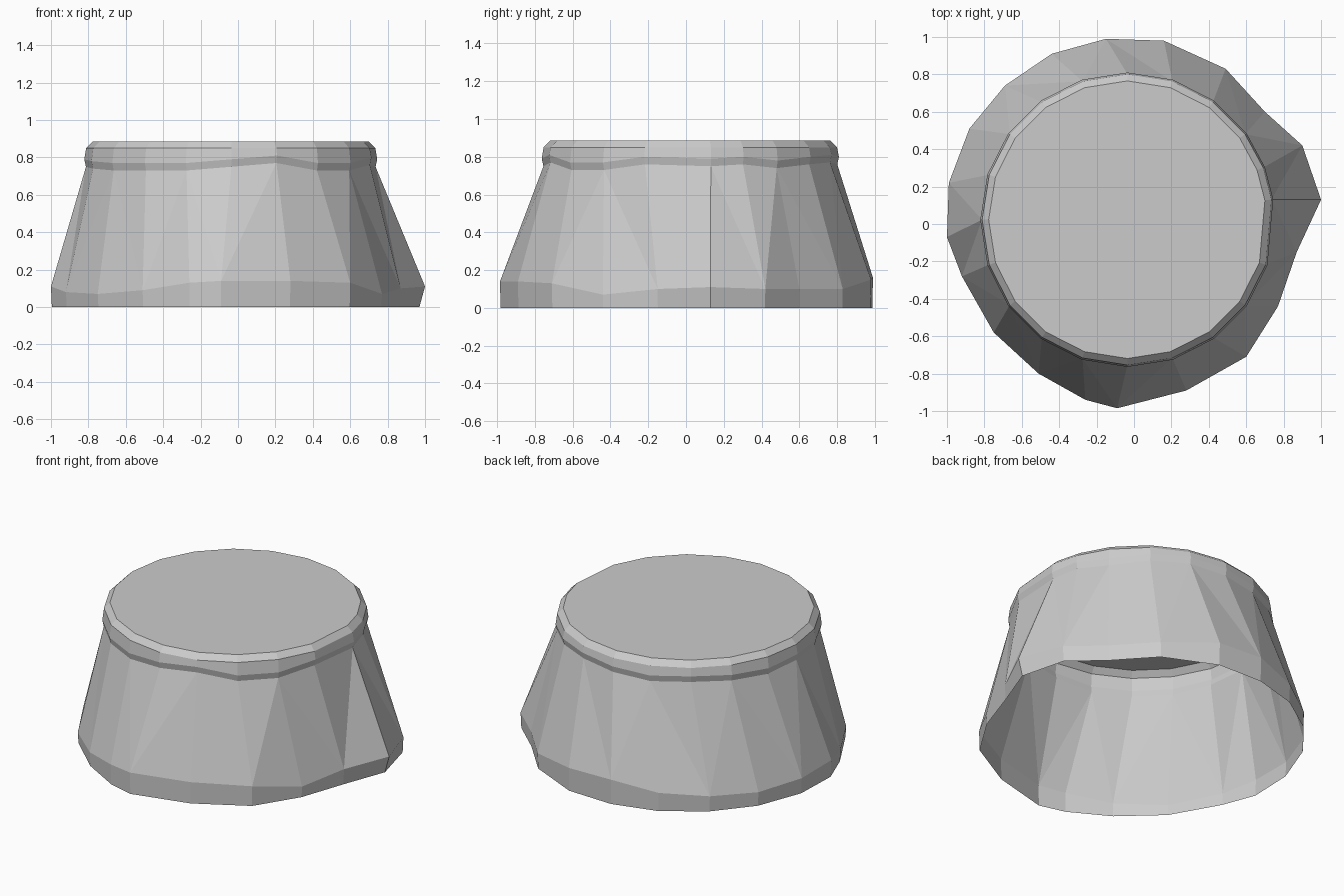
import bpy, bmesh
from math import sin, cos, radians

if "Cube" in bpy.data.objects:
    bpy.data.objects.remove(bpy.data.objects["Cube"])

# Uneven skirt outline (x, y, height of the skirt edge), counter-clockwise from +x
SKIRT = [(1.0, .13, .11), (.90, .42, .10), (.70, .60, .10), (.49, .83, .10), (.16, .98, .15),
         (-.15, .99, .16), (-.44, .91, .12), (-.69, .74, .10), (-.88, .51, .09), (-.99, .22, .10),
         (-1.0, -.07, .11), (-.92, -.28, .08), (-.75, -.58, .07), (-.51, -.80, .09), (-.26, -.94, .13),
         (-.09, -.985, .14), (.28, -.89, .14), (.60, -.71, .13), (.77, -.44, .07), (.87, -.15, .10)]
# Height of the crease under the lip, same order
CREASE = [.75, .76, .74, .76, .77, .76, .75, .76, .75, .74,
          .75, .74, .73, .73, .73, .75, .77, .73, .73, .76]
N = len(SKIRT)
CX, CY = -.035, .023


def circle(radius, heights):
    """Ring of N points around the cap centre; the first one is turned to meet the skirt ridge."""
    pts = []
    for i, z in enumerate(heights):
        a = radians(i * 18 + (8 if i == 0 else 3 if i == 1 else 0))
        pts.append((CX + radius * cos(a), CY + radius * sin(a), z))
    return pts


bm = bmesh.new()
foot = [(x * (.97 if i == 0 else .995), y * .997, 0) for i, (x, y, z) in enumerate(SKIRT)]
rings = [foot, SKIRT,
         circle(.778, CREASE),
         circle(.787, [z + .04 for z in CREASE]),
         circle(.777, [.85] * N),
         circle(.742, [.885] * N)]
loops = [[bm.verts.new(p) for p in ring] for ring in rings]

# Walls: facets on the body split alternately, plain quads elsewhere
for k, (lo, hi) in enumerate(zip(loops, loops[1:])):
    for i in range(N):
        j = (i + 1) % N
        if k != 1:
            bm.faces.new((lo[i], lo[j], hi[j], hi[i]))
        elif i % 2:
            bm.faces.new((lo[i], lo[j], hi[j]))
            bm.faces.new((lo[i], hi[j], hi[i]))
        else:
            bm.faces.new((lo[i], lo[j], hi[i]))
            bm.faces.new((lo[j], hi[j], hi[i]))

# Flat top; the underside stays open
bm.faces.new(loops[-1])

mesh = bpy.data.meshes.new("faceted_pedestal")
bm.to_mesh(mesh)
bm.free()
bpy.context.collection.objects.link(bpy.data.objects.new("faceted_pedestal", mesh))
